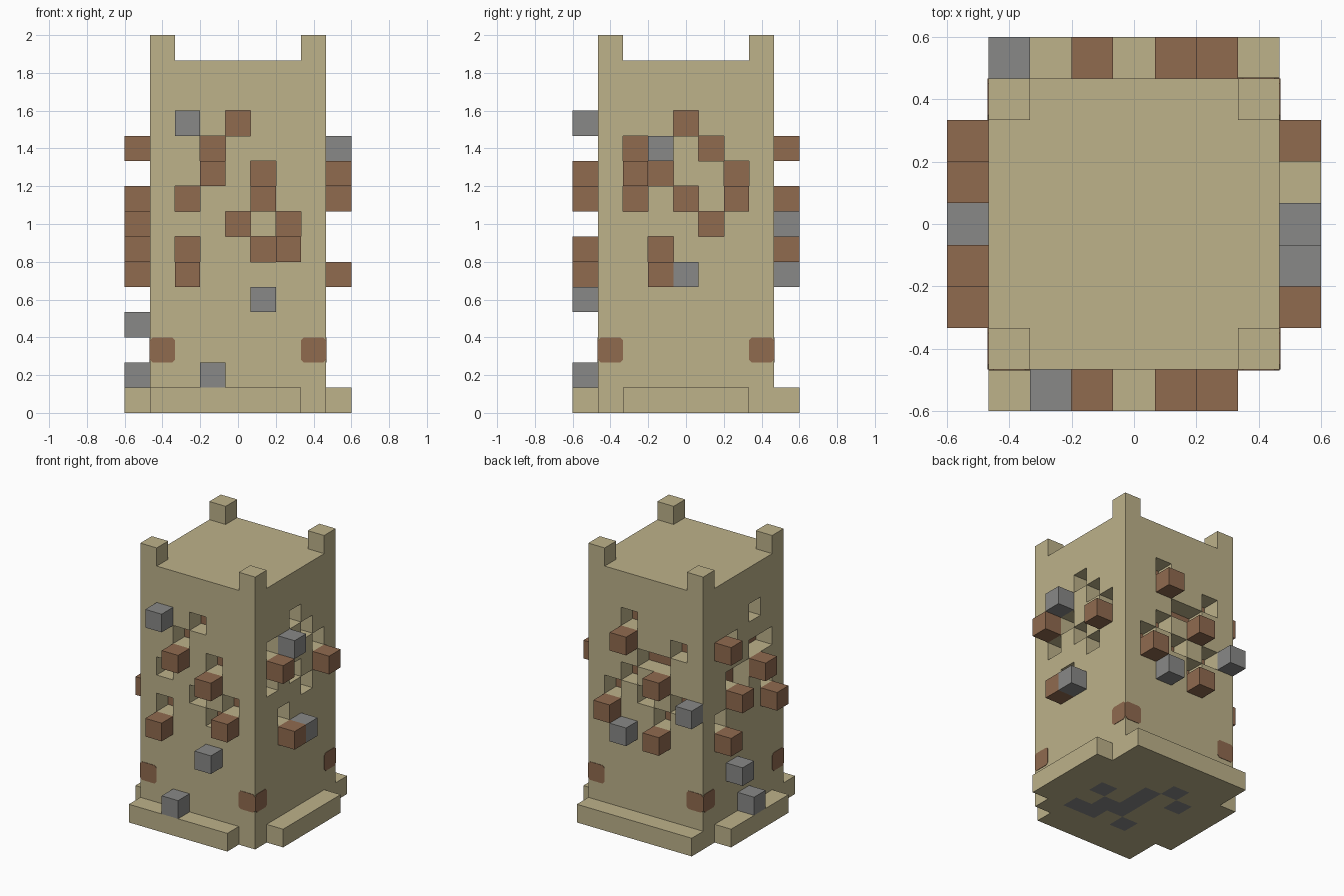
import bpy, bmesh
from mathutils import Vector

if "Cube" in bpy.data.objects:
    bpy.data.objects.remove(bpy.data.objects["Cube"])

U = 2 / 15          # edge of one block
HALF, TALL = 3, 14  # tower reaches three blocks either side of its centre


def material(name, rgb):
    m = bpy.data.materials.new(name)
    m.use_nodes = True
    m.diffuse_color = (*rgb, 1)
    m.node_tree.nodes["Principled BSDF"].inputs["Base Color"].default_value = (*rgb, 1)
    return m


SAND = material("sandstone", (0.51, 0.445, 0.255))
BROWN = material("brown_brick", (0.28, 0.145, 0.078))
GREY = material("grey_stone", (0.25, 0.25, 0.242))


def finish(bm, name, mats):
    bmesh.ops.recalc_face_normals(bm, faces=bm.faces)
    mesh = bpy.data.meshes.new(name)
    bm.to_mesh(mesh)
    bm.free()
    for m in mats:
        mesh.materials.append(m)
    ob = bpy.data.objects.new(name, mesh)
    bpy.context.collection.objects.link(ob)


def block(name, lo, hi, mat):
    """Box that fills the cells from lo to hi, both included."""
    bm = bmesh.new()
    bmesh.ops.create_cube(bm, size=1)
    lo, hi = Vector(lo), Vector(hi)
    mid = (lo + hi) / 2 + Vector((0, 0, 0.5))
    for v in bm.verts:
        v.co = (mid + v.co * (hi - lo + Vector((1, 1, 1)))) * U
    finish(bm, name, [mat])


# Each wall from row eleven down: o = missing block, B = brick out, S = stone out
WALLS = {
    "front": (".S.o... ..o.... ..B.o.. .o..B.. ...o.o. .o..oB. "
              ".B..... ....S.. ....... ....... ..S...."),
    "right": "...o... .oS.o.. .Bo..o. .o.o.B. ....o.. ..o.... ..BS...",
    "back": "....o.. .o..B.. ..oo... ..B.o.. So.o.o. ..o..B. ..B.S..",
    "left": ("..o.... ....oB. .oo.... ..Boo.. .o.oB.. .B...o. "
             ".....B. ....... ....S.. ....... ...S..."),
}


def cell(side, i, k, depth):
    return {"front": (i, -depth, k), "back": (i, depth, k),
            "right": (depth, i, k), "left": (-depth, i, k)}[side]


# Loose bricks and stones, and the gaps they leave
holes = {}
for side, text in WALLS.items():
    for row, line in enumerate(text.split()):
        for col, mark in enumerate(line):
            i, k = col - HALF, 11 - row
            if mark == "o":
                holes[cell(side, i, k, HALF)] = side
            elif mark in "BS":
                at = cell(side, i, k, HALF + 1)
                kind, mat = ("brick", BROWN) if mark == "B" else ("stone", GREY)
                block(f"{side}_{kind}", at, at, mat)

# Tower body with corner posts
span = range(-HALF, HALF + 1)
solid = {(x, y, z) for x in span for y in span for z in range(TALL)} - set(holes)
solid |= {(x, y, TALL) for x in (-HALF, HALF) for y in (-HALF, HALF)}

# Underside: grey patches, rows from the back to the front
UNDER = "....... ..o.... .o.o... ...o.o. ...oo.. ..o.oo. .......".split()

bm = bmesh.new()
for c in solid:
    for axis in range(3):
        for sign in (-1, 1):
            n = Vector((0, 0, 0))
            n[axis] = sign
            near = tuple(int(a + b) for a, b in zip(c, n))
            if near in solid:
                continue
            s, t = Vector((0, 0, 0)), Vector((0, 0, 0))
            s[(axis + 1) % 3] = t[(axis + 2) % 3] = 0.5
            mid = Vector(c) + Vector((0, 0, 0.5)) + n / 2
            corners = (mid - s - t, mid + s - t, mid + s + t, mid - s + t)
            f = bm.faces.new([bm.verts.new(p * U) for p in corners])
            # Brown core shows at the back of each gap
            if near in holes and tuple(n) == cell(holes[near], 0, 0, 1):
                f.material_index = 1
            elif near[2] < 0 and UNDER[HALF - c[1]][c[0] + HALF] == "o":
                f.material_index = 2
bmesh.ops.remove_doubles(bm, verts=bm.verts, dist=U / 100)
finish(bm, "tower_body", [SAND, BROWN, GREY])

# Base ledges
E = HALF + 1
block("front_ledge", (-HALF, -E, 0), (HALF - 1, -E, 0), SAND)
block("back_ledge", (-HALF, E, 0), (HALF, E, 0), SAND)
for name, x in (("right_ledge", E), ("left_ledge", -E)):
    block(name, (x, 1 - HALF, 0), (x, HALF - 1, 0), SAND)

# Thin brown patches with clipped corners, wrapping the tower's edges
A, B = 0.5, 0.38
OCTAGON = [(-A, -B), (-B, -A), (B, -A), (A, -B), (A, B), (B, A), (-B, A), (-A, B)]
for side in WALLS:
    for i in (-HALF, HALF):
        bm = bmesh.new()
        ring = [bm.verts.new(Vector(cell(side, i + a, 2.5 + b, HALF + A)) * U)
                for a, b in OCTAGON]
        face = bm.faces.new(ring)
        new = bmesh.ops.extrude_face_region(bm, geom=[face])["geom"]
        out = Vector(cell(side, 0, 0, 1)) * 0.003
        bmesh.ops.translate(bm, vec=out, verts=[v for v in new if isinstance(v, bmesh.types.BMVert)])
        finish(bm, f"{side}_corner_patch", [BROWN])
